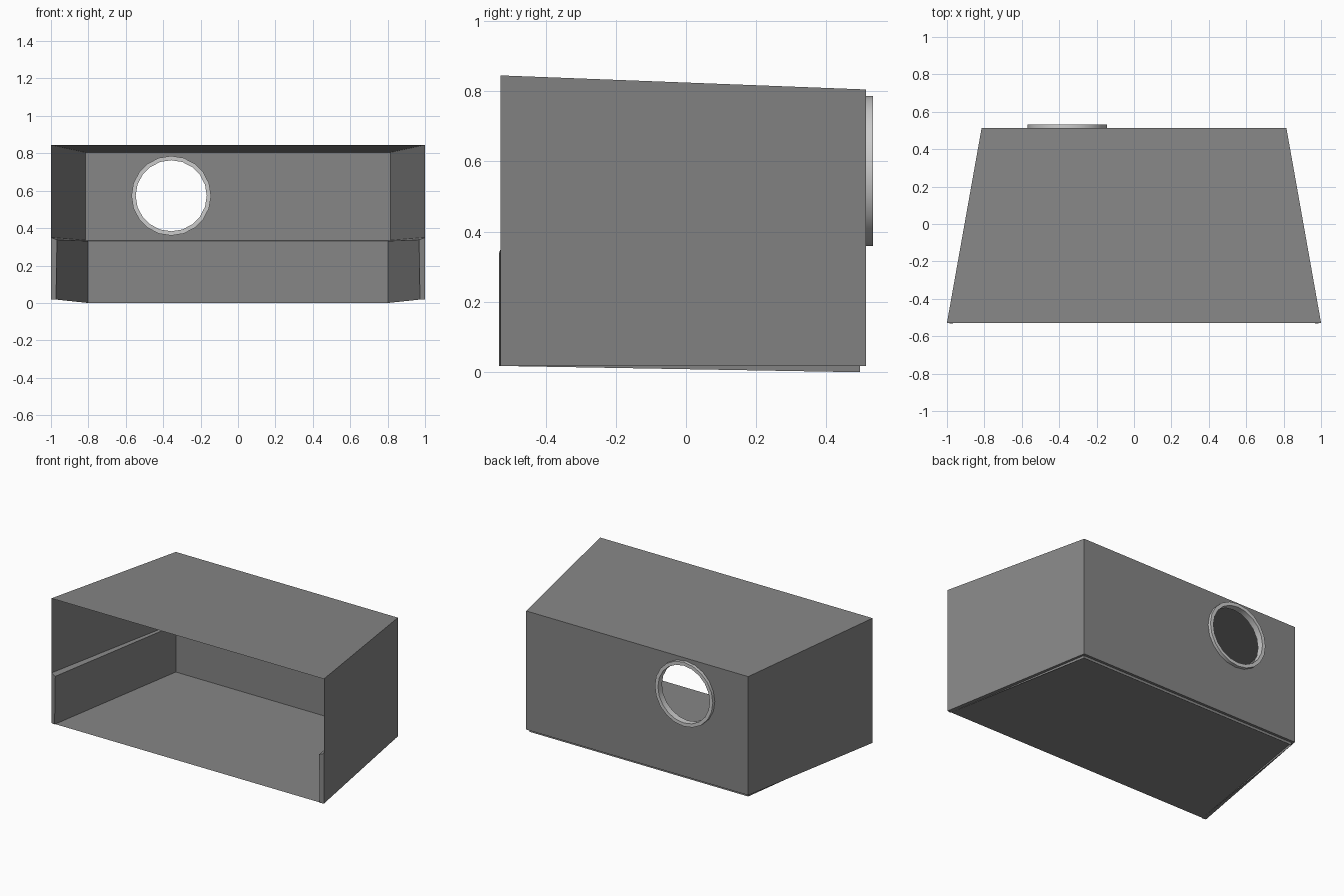
import bpy, bmesh, math

if "Cube" in bpy.data.objects:
    bpy.data.objects.remove(bpy.data.objects["Cube"])

YF, YB = -0.528, 0.512      # front and back planes of the housing
dark = bpy.data.materials.new("dark_grey")
dark.diffuse_color = (.24, .24, .24, 1)
dark.use_nodes = True
dark.node_tree.nodes["Principled BSDF"].inputs["Base Color"].default_value = dark.diffuse_color


def sheet(name, verts, faces, mirror=True, mat=dark):
    """Thin surface part; half parts are mirrored across x = 0."""
    me = bpy.data.meshes.new(name)
    me.from_pydata(verts, [], faces)
    if mat:
        me.materials.append(mat)
    ob = bpy.data.objects.new(name, me)
    bpy.context.collection.objects.link(ob)
    if mirror:
        m = ob.modifiers.new("mirror", 'MIRROR')
        m.use_clip = True
    return ob


def circle(r, y, n=20, cx=-0.357, cz=0.573):
    return [(cx + r * math.sin(2 * math.pi * i / n), y,
             cz + r * math.cos(2 * math.pi * i / n)) for i in range(n)]


# outer housing: sloping top, splayed sides and flat floor, open front
sheet("housing",
      [(0, YF, .845), (1, YF, .845), (.815, YB, .805), (0, YB, .805),
       (1, YF, .018), (.815, YB, .018), (0, YF, .018), (0, YB, .018)],
      [(0, 1, 2, 3), (4, 5, 2, 1), (4, 6, 7, 5)])

# inner lining: low walls dipping just below the floor, ledge and front lips
sheet("inner_lining",
      [(.973, -.533, .018), (.803, .495, 0), (0, .495, 0),
       (.968, -.533, .338), (.803, .495, .331), (0, .495, .331),
       (1, YF, .35), (.815, YB, .335), (0, YB, .335), (1, YF, .018)],
      [(0, 3, 4, 1),            # side wall
       (1, 4, 5, 2),            # back wall
       (3, 6, 7, 4), (4, 7, 8, 5),      # ledge
       (0, 9, 6, 3)])           # front lip

# back wall with round opening
bm = bmesh.new()
outline = [(-.815, YB, .018), (.815, YB, .018), (.815, YB, .805), (-.815, YB, .805)]
for loop in (outline, circle(.212, YB)):
    vs = [bm.verts.new(p) for p in loop]
    for i in range(len(vs)):
        bm.edges.new((vs[i], vs[(i + 1) % len(vs)]))
bmesh.ops.triangle_fill(bm, edges=bm.edges[:], use_beauty=True, normal=(0, 1, 0))
for f in bm.faces:
    f.normal_update()
    if f.normal.y < 0:
        f.normal_flip()
wall = sheet("back_wall", [], [], mirror=False)
bm.to_mesh(wall.data)
bm.free()

# lighter port collar passing through the opening
n = 20
rings = circle(.213, .491) + circle(.213, .533) + circle(.19, .533) + circle(.19, .491)
faces = [(k * n + i, k * n + (i + 1) % n,
          (k + 1) % 4 * n + (i + 1) % n, (k + 1) % 4 * n + i)
         for k in range(4) for i in range(n)]
collar = sheet("port_collar", rings, faces, mirror=False, mat=None)
bm = bmesh.new()
bm.from_mesh(collar.data)
bmesh.ops.recalc_face_normals(bm, faces=bm.faces[:])
bm.to_mesh(collar.data)
bm.free()
bpy.context.view_layer.objects.active = collar
collar.select_set(True)
bpy.ops.object.shade_smooth_by_angle(angle=math.radians(30))
